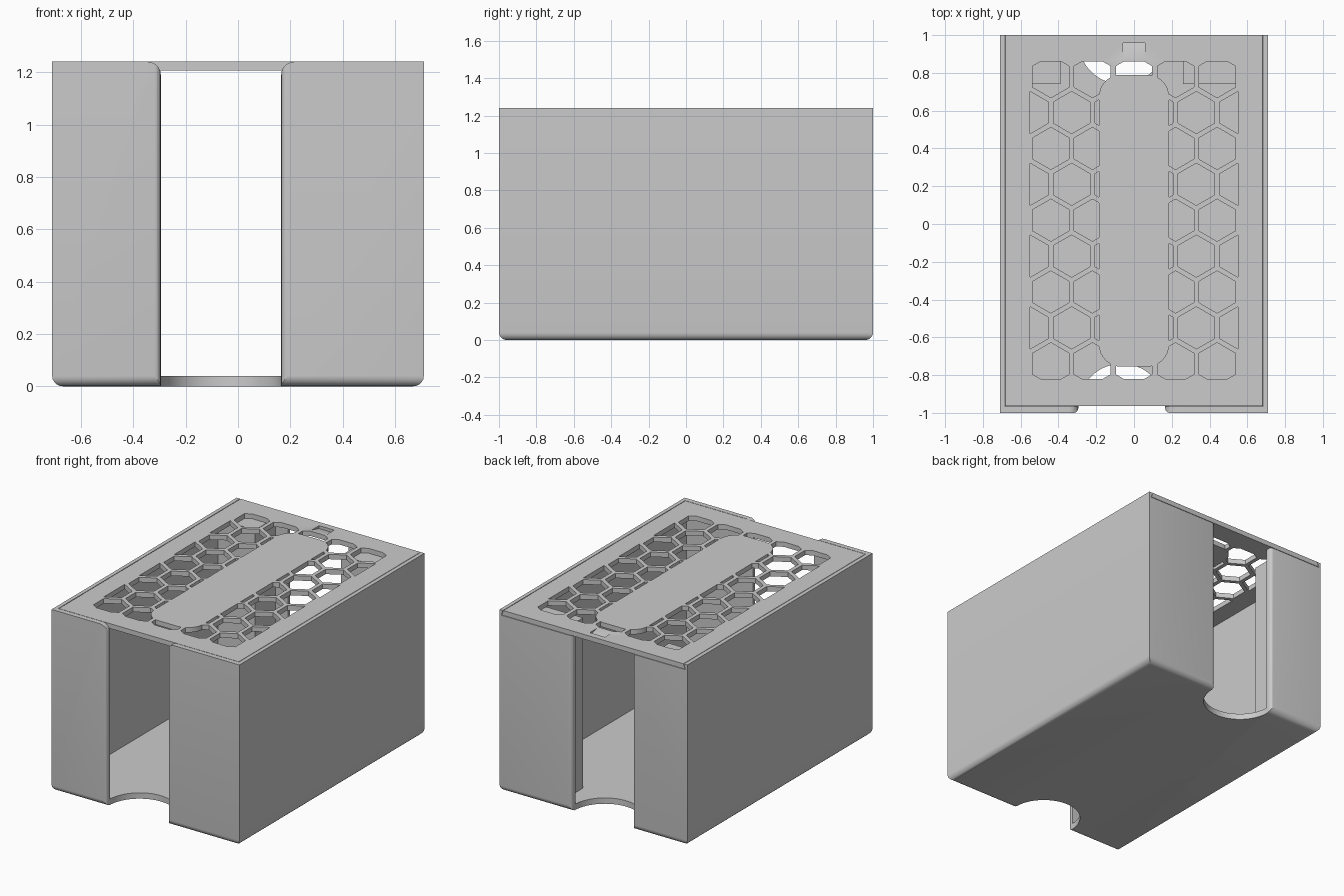
import bpy, bmesh, math
from mathutils import Vector

cube = bpy.data.objects.get("Cube")
if cube:
    bpy.data.objects.remove(cube, do_unlink=True)

grey = bpy.data.materials.new("light grey plastic")
grey.use_nodes = True
grey.diffuse_color = (0.6, 0.6, 0.6, 1)
grey.node_tree.nodes["Principled BSDF"].inputs["Base Color"].default_value = (0.6, 0.6, 0.6, 1)

HEIGHT, FLOOR, LID_Z = 1.24, 0.04, 1.207
SLOT_X, SLOT_R = -0.065, 0.23


def prisms(name, outlines, lo, hi, axis="z"):
    """Extrude 2D outlines along z (xy outlines) or y (xz outlines)."""
    bm = bmesh.new()
    for outline in outlines:
        if axis == "z":
            verts = [bm.verts.new((u, v, lo)) for u, v in outline]
            move = Vector((0, 0, hi - lo))
        else:
            verts = [bm.verts.new((u, lo, v)) for u, v in outline]
            move = Vector((0, hi - lo, 0))
        face = bm.faces.new(verts)
        new = bmesh.ops.extrude_face_region(bm, geom=[face], use_keep_orig=True)["geom"]
        bmesh.ops.translate(bm, vec=move, verts=[g for g in new if isinstance(g, bmesh.types.BMVert)])
    bmesh.ops.recalc_face_normals(bm, faces=bm.faces[:])
    mesh = bpy.data.meshes.new(name)
    bm.to_mesh(mesh)
    bm.free()
    obj = bpy.data.objects.new(name, mesh)
    bpy.context.collection.objects.link(obj)
    mesh.materials.append(grey)
    return obj


def activate(obj):
    bpy.ops.object.select_all(action="DESELECT")
    obj.select_set(True)
    bpy.context.view_layer.objects.active = obj


def combine(obj, tool, operation="DIFFERENCE"):
    mod = obj.modifiers.new("cut", "BOOLEAN")
    mod.operation, mod.object, mod.solver = operation, tool, "EXACT"
    activate(obj)
    bpy.ops.object.modifier_apply(modifier=mod.name)
    bpy.data.objects.remove(tool, do_unlink=True)


def rect(x0, x1, y0, y1):
    return [(x0, y0), (x1, y0), (x1, y1), (x0, y1)]


def arc(cx, cy, r, start, end, steps):
    angles = [math.radians(start + (end - start) * i / steps) for i in range(steps + 1)]
    return [(cx + r * math.cos(a), cy + r * math.sin(a)) for a in angles]


def rounded_rect(x, y0, y1, r):
    return (arc(x - r, y1 - r, r, 0, 90, 8) + arc(r - x, y1 - r, r, 90, 180, 8)
            + arc(r - x, y0 + r, r, 180, 270, 8) + arc(x - r, y0 + r, r, 270, 360, 8))


def mirrored(half):
    """Close a right-hand half outline around the slot centre."""
    return [(SLOT_X + u, v) for u, v in half] + [(SLOT_X - u, v) for u, v in reversed(half)]


# Case body with rounded bottom edges
case = prisms("case", [rect(-0.71, 0.71, -1, 1)], 0, HEIGHT)
bm = bmesh.new()
bm.from_mesh(case.data)
bottom = [e for e in bm.edges if all(v.co.z < 0.01 for v in e.verts)]
bmesh.ops.bevel(bm, geom=bottom, offset=0.04, segments=5, profile=0.5, affect="EDGES")
bm.to_mesh(case.data)
bm.free()

# Main cavity and the narrower bay between the rear blocks
combine(case, prisms("cavity", [rect(-0.67, 0.67, -0.96, 0.74)], FLOOR, 1.5))
combine(case, prisms("rear_bay", [rect(SLOT_X - 0.325, SLOT_X + 0.325, 0.7, 0.96)], FLOOR, 1.5))

# Finger slots through both end walls, with a round notch in the floor
flare = 0.025
half = [(SLOT_R + flare, -1.1)]
half += arc(SLOT_R + flare, -1 + flare, flare, 270, 180, 4)
half += arc(0, -0.97, SLOT_R, 0, 87, 14)
outline = mirrored(half)
top_round = mirrored([(SLOT_R, 1.1)] + arc(SLOT_R + 0.05, 1.19, 0.05, 180, 90, 6)
                     + [(SLOT_R + 0.05, 1.4)])
for side in (1, -1):
    combine(case, prisms("slot", [[(x, y * side) for x, y in outline]], -0.2, 1.5))
    combine(case, prisms("slot_top", [top_round], -1.1 * side, -0.95 * side, "y"))

# Dovetail groove for the sliding lid, open at the back
combine(case, prisms("groove", [[(-0.698, LID_Z - 0.003), (0.698, LID_Z - 0.003),
                                 (0.672, 1.27), (-0.672, 1.27)]], -0.966, 1.1, "y"))

# Sliding lid
lid = prisms("lid", [[(-0.694, LID_Z), (0.694, LID_Z), (0.68, HEIGHT), (-0.68, HEIGHT)]],
             -0.963, 1, "y")

# Honeycomb openings, trimmed by the border and the solid centre panel
pitch_x, pitch_y, hex_r = 0.22, 0.19, 0.1115
cells = []
for row in range(9):
    shift = row % 2 * pitch_x / 2
    for col in range(-3, 4):
        cx, cy = col * pitch_x + shift, 0.78 - row * pitch_y
        if abs(cx) < 0.6:
            cells.append(arc(cx, cy, hex_r, 30, 330, 5))
holes = prisms("honeycomb", cells, 1.1, 1.35)
combine(holes, prisms("window", [rect(-0.55, 0.55, -0.82, 0.86)], 1.15, 1.3), "INTERSECT")
combine(holes, prisms("centre_panel", [rounded_rect(0.185, -0.755, 0.79, 0.115)], 1, 1.4))
combine(lid, holes)

# Thumb scoop near the back edge of the lid
scoop = prisms("thumb_scoop", [rect(-0.057, 0.057, 0.88, 0.957)], HEIGHT - 0.02, HEIGHT + 0.02)
for v in scoop.data.vertices:
    if v.co.y < 0.9 and v.co.z < HEIGHT:
        v.co.z = HEIGHT
combine(lid, scoop)

for obj in (case, lid):
    activate(obj)
    bpy.ops.object.shade_smooth_by_angle(angle=math.radians(30))
